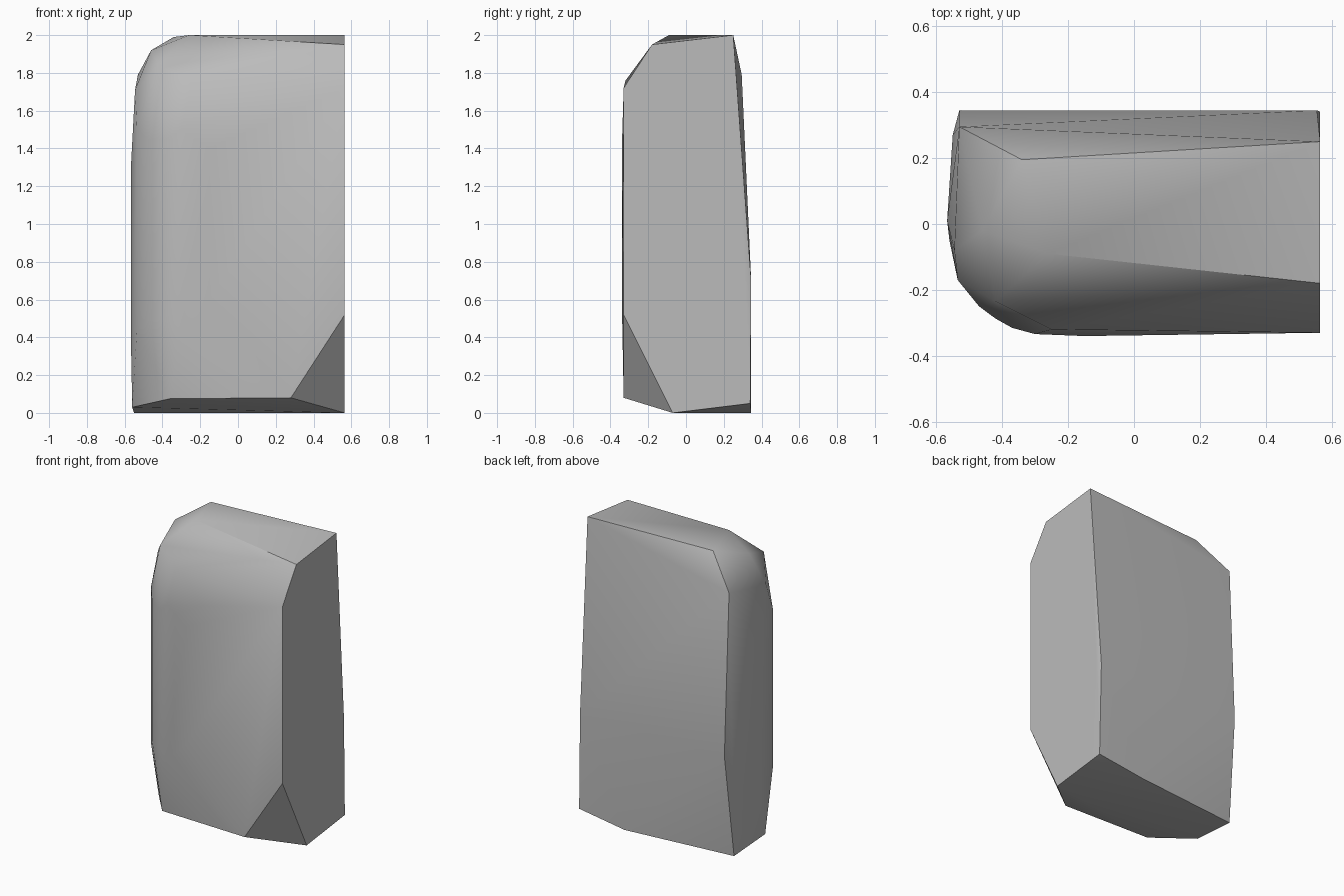
import bpy
import bmesh
import math

cube = bpy.data.objects.get("Cube")
if cube:
    bpy.data.objects.remove(cube, do_unlink=True)

# Stone colour
stone = bpy.data.materials.new("stone grey")
stone.use_nodes = True
grey = (0.5, 0.5, 0.5, 1)
stone.diffuse_color = grey
stone.node_tree.nodes["Principled BSDF"].inputs["Base Color"].default_value = grey

# Flat cut end of the slab, as (y, z) corners
END_X = 0.565
cut_end = [(-.33, .52), (-.33, 1.72), (-.18, 1.95), (.25, 2), (.34, .05), (-.07, 0)]
corners = [(END_X, y, z) for y, z in cut_end]

# Worn top and its front and side bevels
corners += [(-.34, .195, 1.99), (-.26, -.09, 2), (-.46, -.02, 1.92),
            (-.42, -.235, 1.84), (-.25, -.32, 1.76),
            (-.53, .295, 1.79), (-.545, -.08, 1.71)]

# Back face
corners += [(-.53, .345, .7), (.555, .345, .7), (.22, .345, 0)]

# Underside and the front toe chamfer
corners += [(-.55, .27, 0), (-.56, -.05, .03), (-.36, -.3, .075), (.28, -.33, .08)]

# Rounded front corner: upright ridges as (x, y, low z, high z)
ridges = [(-.567, .01, .4, 1.3), (-.535, -.17, .44, 1.5), (-.47, -.25, .5, 1.45),
          (-.42, -.287, .5, 1.45), (-.37, -.315, .5, 1.45), (-.3, -.334, .45, 1.5),
          (-.15, -.34, .6, 1.4)]
for x, y, low, high in ridges:
    corners += [(x, y, low), (x, y, high)]

# Wrap the corners into one solid
bm = bmesh.new()
for point in corners:
    bm.verts.new(point)
hull = bmesh.ops.convex_hull(bm, input=bm.verts)
loose = [v for v in bm.verts if not v.link_faces]
bmesh.ops.delete(bm, geom=loose, context='VERTS')
bmesh.ops.dissolve_limit(bm, angle_limit=math.radians(1), verts=bm.verts, edges=bm.edges)
bmesh.ops.recalc_face_normals(bm, faces=bm.faces)
mesh = bpy.data.meshes.new("stone_block")
bm.to_mesh(mesh)
bm.free()
mesh.materials.append(stone)

block = bpy.data.objects.new("stone_block", mesh)
bpy.context.collection.objects.link(block)
bpy.ops.object.select_all(action='DESELECT')
block.select_set(True)
bpy.context.view_layer.objects.active = block
bpy.ops.object.shade_smooth_by_angle(angle=math.radians(35))
